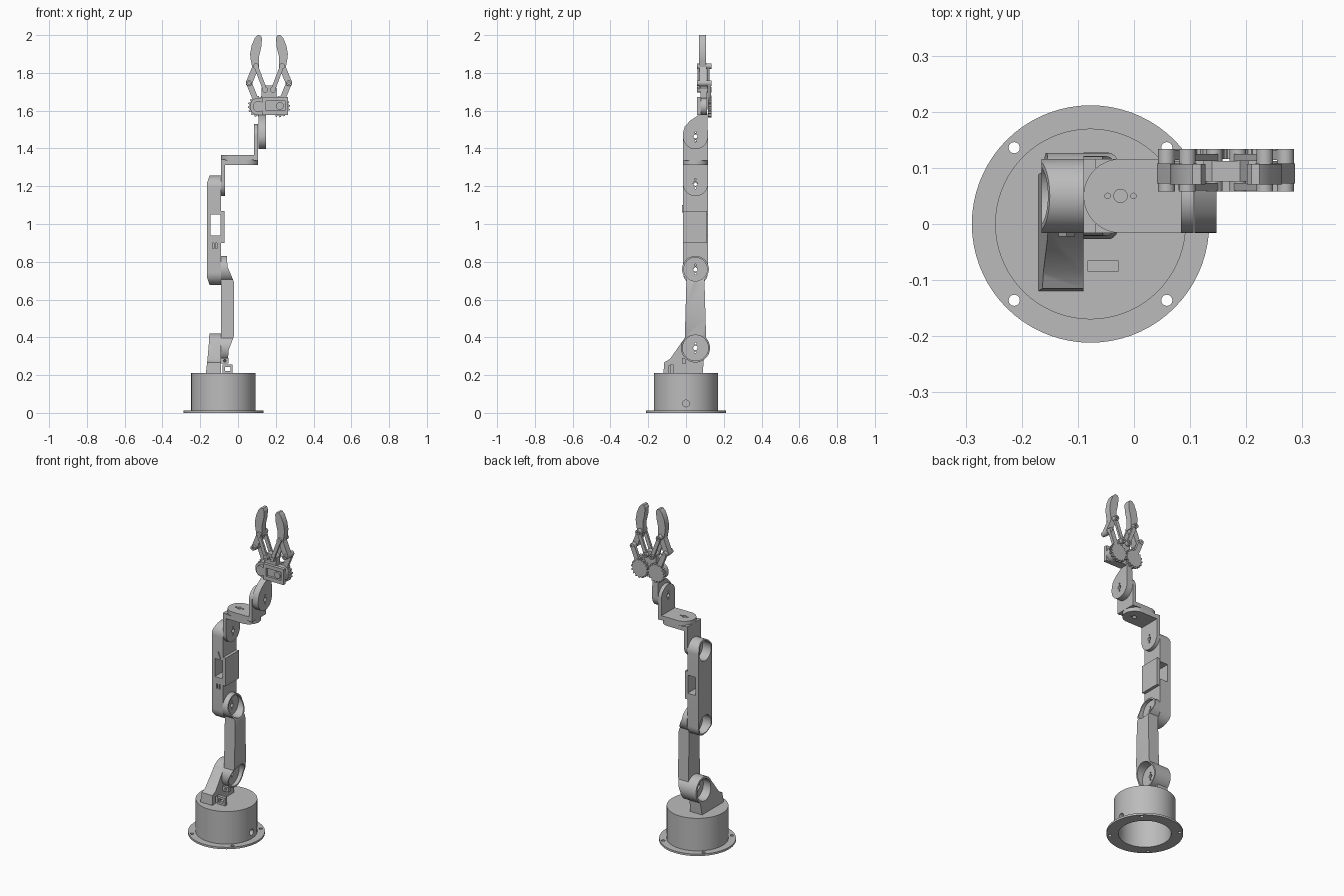
import bpy, bmesh
from math import sin, cos, pi, atan2, radians

old = bpy.data.objects.get("Cube")
if old:
    bpy.data.objects.remove(old, do_unlink=True)

grey = bpy.data.materials.new("plain_grey")
grey.use_nodes = True
grey.diffuse_color = (0.5, 0.5, 0.5, 1)
grey.node_tree.nodes["Principled BSDF"].inputs["Base Color"].default_value = (0.5, 0.5, 0.5, 1)
parts = []


# Outline helpers: every outline is a list of 2D points
def arc(c, r, a0, a1, n=24):
    return [(c[0] + r * cos(a0 + (a1 - a0) * i / n), c[1] + r * sin(a0 + (a1 - a0) * i / n))
            for i in range(n + 1)]


def circle(c, r, n=48):
    return arc(c, r, 0, 2 * pi, n)[:-1]


def rect(u0, u1, v0, v1):
    return [(u0, v0), (u1, v0), (u1, v1), (u0, v1)]


def capsule(a, b, r):
    t = atan2(b[1] - a[1], b[0] - a[0])
    return arc(b, r, t - pi / 2, t + pi / 2) + arc(a, r, t + pi / 2, t + 3 * pi / 2)


def tongue(c, t, r, length):
    # round end at c, square end at the given length in direction t
    side = [(c[0] + length * cos(t) + k * r * sin(t), c[1] + length * sin(t) - k * r * cos(t))
            for k in (1, -1)]
    return arc(c, r, t + pi / 2, t + 3 * pi / 2) + side


def gear(c, r, teeth=16):
    pts = []
    for i in range(teeth):
        for k, rad in ((0, r), (.35, r), (.5, r * .86), (.85, r * .86)):
            a = 2 * pi * (i + k) / teeth
            pts.append((c[0] + rad * cos(a), c[1] + rad * sin(a)))
    return pts


# Solid helpers
def prism(name, pts, axis, lo, hi):
    place = {"X": lambda p, t: (t, p[0], p[1]),
             "Y": lambda p, t: (p[0], t, p[1]),
             "Z": lambda p, t: (p[0], p[1], t)}[axis]
    bm = bmesh.new()
    low = [bm.verts.new(place(p, lo)) for p in pts]
    high = [bm.verts.new(place(p, hi)) for p in pts]
    bm.faces.new(low)
    bm.faces.new(high)
    for i in range(len(pts)):
        j = (i + 1) % len(pts)
        bm.faces.new((low[i], low[j], high[j], high[i]))
    bmesh.ops.recalc_face_normals(bm, faces=bm.faces)
    me = bpy.data.meshes.new(name)
    bm.to_mesh(me)
    bm.free()
    me.materials.append(grey)
    ob = bpy.data.objects.new(name, me)
    bpy.context.collection.objects.link(ob)
    parts.append(ob)
    return ob


def combine(ob, op, *shape):
    tool = prism("tool", *shape)
    mod = ob.modifiers.new("shape", "BOOLEAN")
    mod.operation, mod.object, mod.solver = op, tool, "EXACT"
    bpy.context.view_layer.objects.active = ob
    bpy.ops.object.modifier_apply(modifier=mod.name)
    parts.remove(tool)
    bpy.data.objects.remove(tool, do_unlink=True)


def cut(ob, *shape):
    combine(ob, "DIFFERENCE", *shape)


def horn_holes(ob, c, axis, lo, hi, du, dv):
    for k, r in ((0, .012), (1, .005), (-1, .005)):
        cut(ob, circle((c[0] + k * du, c[1] + k * dv), r, 16), axis, lo, hi)


# Round hollow base with a bolted flange
BX, AY = -.0775, .05
base = prism("base", circle((BX, 0), .17, 72), "Z", 0, .21)
combine(base, "UNION", circle((BX, 0), .2115, 72), "Z", 0, .012)
cut(base, circle((BX, 0), .145, 64), "Z", -.1, .19)
cut(base, circle((0, .05), .018, 20), "X", 0, .2)
for sx in (1, -1):
    for sy in (1, -1):
        cut(base, circle((BX + sx * .136, sy * .136), .01, 16), "Z", -.1, .1)
prism("base_motor", rect(-.06, .04, .02, .08), "Z", .1, .195)

# Cable loop on top of the base
loop = prism("cable_loop", rect(-.083, -.028, .205, .257), "Y", -.085, -.065)
cut(loop, rect(-.07, -.041, .222, .244), "Y", -.2, .1)
stub = prism("shoulder_stub", rect(-.092, -.05, .262, .29), "Y", -.02, .0)
cut(stub, circle((-.07, .276), .007, 12), "Y", -.1, .1)

# Shoulder bracket with a motor cup opening to the right
S = (AY, .344)
shoulder = prism("shoulder_bracket",
                 [(-.12, .205), (.088, .205)] + arc(S, .077, radians(-55), radians(140), 40)
                 + [(-.085, .285), (-.115, .268)], "X", -.18, -.09)
combine(shoulder, "INTERSECT",
        [(-.17, .1), (-.17, .21), (-.162, .28), (-.155, .36), (-.15, .45), (0, .45), (0, .1)],
        "Y", -.3, .3)
cut(shoulder, circle(S, .064), "X", -.3, -.107)
cut(shoulder, circle(S, .035, 4), "X", -.3, 0)
cut(shoulder, rect(-.09, -.075, .19, .25), "X", -.105, 0)

# Lower arm with sloping cups at both ends, opening to the left
E = (AY, .76)
lower = prism("lower_arm", [(-.008, S[1]), (.108, S[1]), (.096, E[1]), (.004, E[1])],
              "X", -.09, -.02)
for c, r in ((S, .077), (E, .071)):
    combine(lower, "UNION", circle(c, r), "X", -.09, -.02)
combine(lower, "INTERSECT",
        [(-.1, .86), (-.06, .86), (-.056, .775), (-.02, .69), (-.02, .41), (-.05, .33),
         (-.055, .25), (-.1, .25)], "Y", -.3, .3)
for c, r in ((S, .068), (E, .062)):
    cut(lower, circle(c, r), "X", -.076, .1)
    horn_holes(lower, c, "X", -.2, .1, 0, .023)

# Upper arm with cups opening to the right and a window through the middle
U0, U1 = (AY, .743), (AY, 1.19)
upper = prism("upper_arm", capsule(U0, U1, .066), "X", -.18, -.09)
combine(upper, "INTERSECT",
        [(-.145, .66), (-.165, .72), (-.165, 1.215), (-.145, 1.27), (0, 1.27), (0, .66)],
        "Y", -.3, .3)
for c in (U0, U1):
    cut(upper, circle(c, .057), "X", -.3, -.107)
    cut(upper, circle(c, .03, 4), "X", -.3, 0)
cut(upper, rect(-.145, -.08, .94, 1.05), "Y", -.3, .3)
for x in (-.134, -.118):
    cut(upper, rect(x, x + .007, .87, .9), "Y", -.1, .0)
prism("upper_arm_wedge", [(-.135, 1.06), (-.105, 1.06), (-.12, 1.1)], "Y", -.022, -.01)
prism("upper_arm_cover", rect(-.016, .112, .9, 1.07), "X", -.092, -.072)

# Two angle brackets of the wrist: each is a pair of round-ended plates
R, L = .066, .128
for name, c, t, axis, lo, hi in (
        ("first_wrist_upright", (AY, 1.214), pi / 2, "X", -.09, -.068),
        ("first_wrist_shelf", (.04, AY), pi, "Z", 1.312, 1.338),
        ("second_wrist_shelf", (-.024, AY), 0, "Z", 1.338, 1.364),
        ("second_wrist_upright", (AY, 1.464), -pi / 2, "X", .084, .106)):
    plate = prism(name, tongue(c, t, R, L), axis, lo, hi)
    horn_holes(plate, c, axis, lo - .02, hi + .02,
               .023 * (axis == "Z"), .023 * (axis == "X"))

# Gripper mount
W = (AY, 1.462)
mount = prism("gripper_mount", arc(W, R, pi, 2 * pi)
              + [(.113, 1.585), (.065, 1.575), (.02, 1.545), (-.007, 1.515), (-.015, 1.485)],
              "X", .108, .147)
horn_holes(mount, W, "X", 0, .3, 0, .023)

# Gripper body and servo frame
GX = .164
body = prism("gripper_body", capsule((GX - .055, 1.622), (GX + .055, 1.622), .046), "Y", .076, .112)
combine(body, "UNION",
        [(GX - .04, 1.6), (GX + .04, 1.6), (GX + .04, 1.72), (GX + .025, 1.732),
         (GX - .025, 1.732), (GX - .04, 1.72)], "Y", .076, .112)
servo = prism("servo_frame", rect(.13, .265, 1.577, 1.672), "Y", .058, .08)
cut(servo, rect(.148, .25, 1.6, 1.65), "Y", 0, .072)
prism("servo_horn", circle((.222, 1.625), .02, 24), "Y", .058, .08)

# Mirrored claws: gears, parallel links, fingers and pins
for s, side in ((-1, "right"), (1, "left")):
    def at(u, z):
        return (GX + s * u, z)
    hub, elbow = at(.055, 1.622), at(.106, 1.746)
    root, knuckle = at(.021, 1.71), at(.069, 1.836)
    prism(side + "_gear", gear(hub, .057), "Y", .116, .134)
    prism(side + "_gear_arm", capsule(hub, elbow, .015), "Y", .114, .132)
    for name, y in (("back", .112), ("front", .06)):
        prism(side + "_" + name + "_link", capsule(root, knuckle, .011), "Y", y, y + .013)
    prism(side + "_finger_base", capsule(elbow, knuckle, .017), "Y", .072, .108)
    prism(side + "_finger", [at(*p) for p in (
        (.052, 1.825), (.052, 1.89), (.04, 1.94), (.037, 1.985), (.045, 1.999), (.06, 2.0),
        (.075, 1.985), (.092, 1.945), (.1, 1.9), (.096, 1.865), (.088, 1.825))], "Y", .07, .107)
    for i, p in enumerate((elbow, root, knuckle)):
        pin = prism(side + "_pin_%d" % (i + 1), circle(p, .015, 20), "Y", .058, .134)
        cut(pin, circle(p, .006, 12), "Y", 0, .3)
    if s < 0:
        prism("idler_hub", circle(hub, .03, 32), "Y", .06, .08)

# Smooth the round walls and keep the edges sharp
bpy.ops.object.select_all(action="DESELECT")
for ob in parts:
    ob.select_set(True)
bpy.context.view_layer.objects.active = parts[0]
bpy.ops.object.shade_smooth_by_angle(angle=radians(30))
